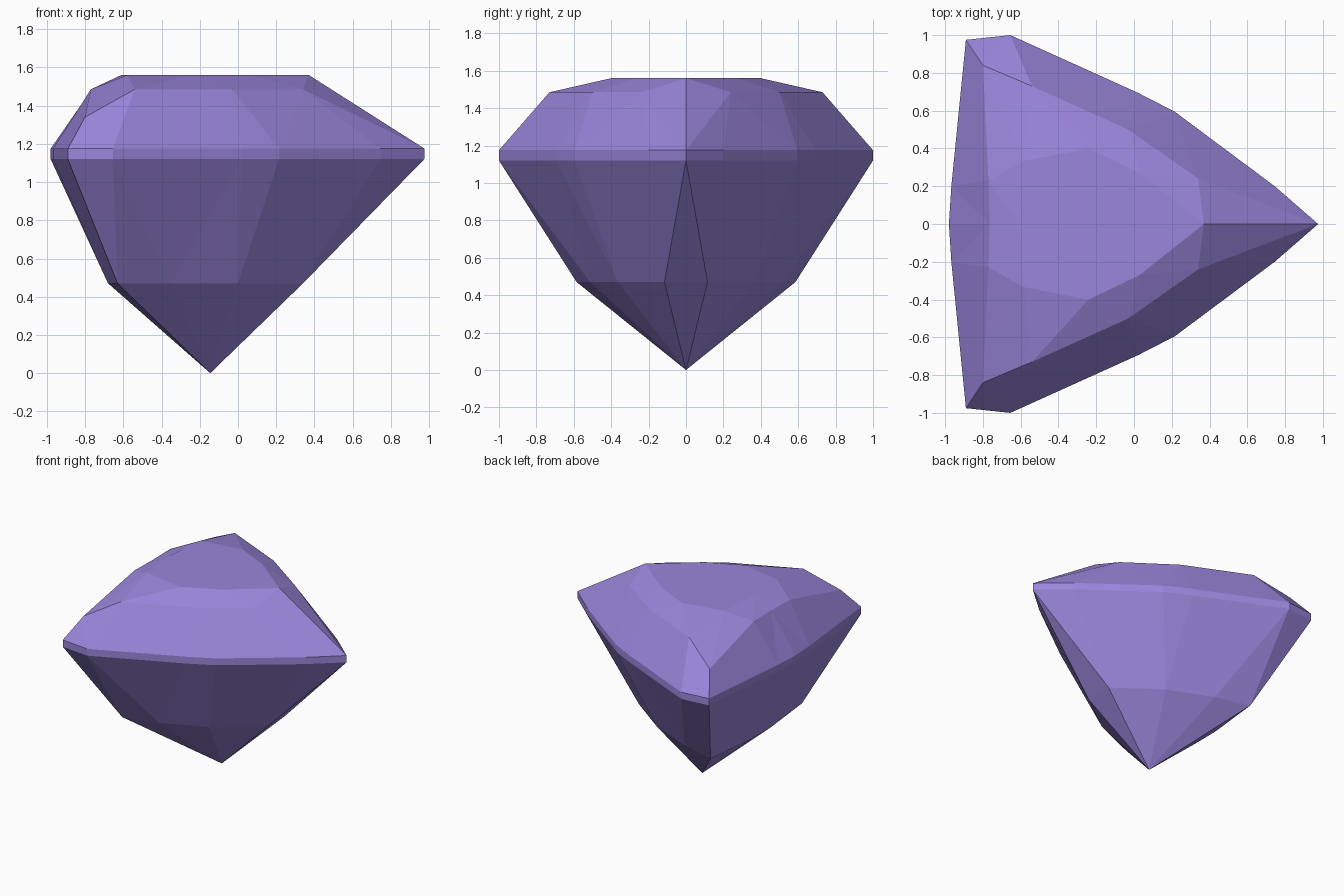
import bpy, bmesh

if "Cube" in bpy.data.objects:
    bpy.data.objects.remove(bpy.data.objects["Cube"])

# Half outlines (y >= 0), running from the pointed end round to the blunt end
girdle = [(.975, 0), (.745, .20), (.215, .595), (.02, .695),
          (-.655, 1), (-.89, .975), (-.967, .2), (-.98, 0)]
crown = [(.37, 0, 1.56), (.34, .24, 1.485), (-.03, .50, 1.485), (-.54, .73, 1.485),
         (-.80, .84, 1.34), (-.77, .23, 1.485), (-.765, 0, 1.485)]
table = [(.03, .27), (-.24, .40), (-.58, .335), (-.61, 0)]
pavilion = [(.34, 0), (.34, .115), (0, .364), (-.35, .512),
            (-.63, .585), (-.68, .12), (-.68, 0)]

points = {"A0": (-.145, 0, 0)}
points.update({f"L{i}": (x, y, 1.12) for i, (x, y) in enumerate(girdle)})
points.update({f"G{i}": (x, y, 1.175) for i, (x, y) in enumerate(girdle)})
points.update({f"M{i}": p for i, p in enumerate(crown)})
points.update({f"T{i + 1}": (x, y, 1.56) for i, (x, y) in enumerate(table)})
points.update({f"P{i}": (x, y, .47) for i, (x, y) in enumerate(pavilion)})

# Crown facets, table facets, then lower facets
facets = """G0 M0 M1,G0 M1 G1,G1 M1 G2,G2 M1 M2,G2 M2 G3,G3 M2 M3 G4,G4 M3 M4 G5,
G5 M4 M5 G6,G6 M5 M6 G7,M0 T1 M1,T1 M2 M1,T1 T2 M2,T2 M3 M2,T2 T3 M3,T3 M4 M3,
T3 M5 M4,T3 T4 M6 M5,M0 T1 T2 T3 T4,
L0 P0 P1,L0 P1 L1,L1 P1 L2,L2 P1 P2,L2 P2 L3,L3 P2 P3 L4,L4 P3 P4 L5,
L5 P4 P5 L6,L6 P5 P6 L7"""
faces = [f.split() for f in facets.split(",")]
# Girdle band and the facets meeting at the bottom point
faces += [[f"L{i}", f"L{i+1}", f"G{i+1}", f"G{i}"] for i in range(7)]
faces += [["A0", f"P{i}", f"P{i+1}"] for i in range(6)]

# Build both mirrored halves, sharing the points on the centre plane
bm = bmesh.new()
for side in (1, -1):
    verts = {n: bm.verts.new((x, side * y, z)) for n, (x, y, z) in points.items()}
    for f in faces:
        bm.faces.new([verts[n] for n in f])
bmesh.ops.remove_doubles(bm, verts=bm.verts[:], dist=.0005)
bmesh.ops.triangulate(bm, faces=bm.faces[:])
bmesh.ops.recalc_face_normals(bm, faces=bm.faces[:])

mesh = bpy.data.meshes.new("gemstone")
bm.to_mesh(mesh)
bm.free()
violet = bpy.data.materials.new("violet")
violet.diffuse_color = (.32, .24, .71, 1)
violet.use_nodes = True
violet.node_tree.nodes["Principled BSDF"].inputs["Base Color"].default_value = violet.diffuse_color
mesh.materials.append(violet)
gem = bpy.data.objects.new("gemstone", mesh)
bpy.context.collection.objects.link(gem)
